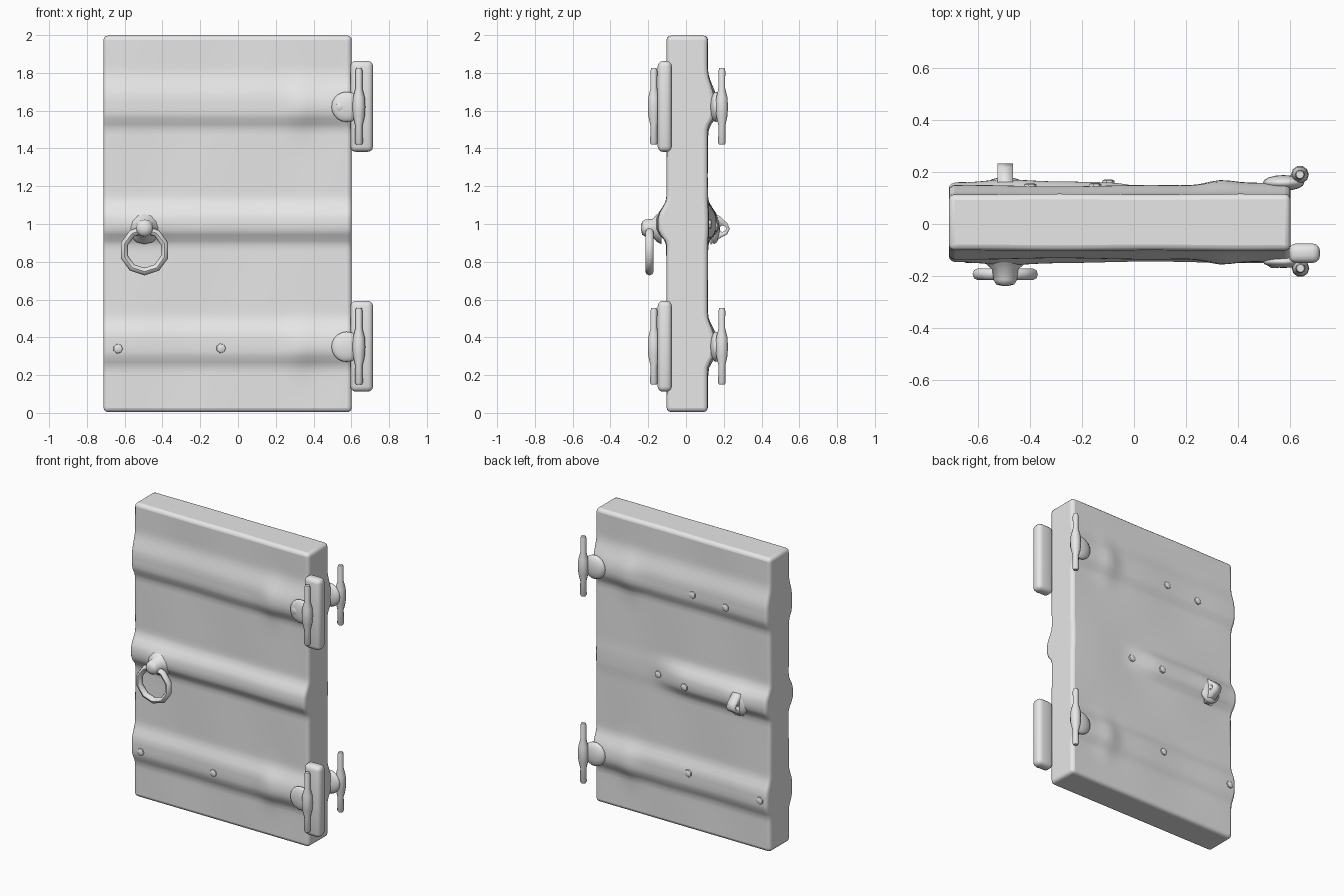
import bpy, bmesh, math
from mathutils import Matrix, Vector

if "Cube" in bpy.data.objects:
    bpy.data.objects.remove(bpy.data.objects["Cube"])

grey = bpy.data.materials.new("grey")
grey.diffuse_color = (0.8, 0.8, 0.8, 1)
grey.use_nodes = True
grey.node_tree.nodes["Principled BSDF"].inputs["Base Color"].default_value = grey.diffuse_color

RIDGES = [(0.23, 0.32, 0.40, 0.52), (0.89, 0.97, 1.03, 1.14), (1.50, 1.58, 1.66, 1.82)]
HINGES = [0.35, 1.62]


def finish(name, bm, angle=40):
    bmesh.ops.recalc_face_normals(bm, faces=bm.faces)
    me = bpy.data.meshes.new(name)
    bm.to_mesh(me)
    bm.free()
    me.materials.append(grey)
    ob = bpy.data.objects.new(name, me)
    bpy.context.collection.objects.link(ob)
    bpy.ops.object.select_all(action='DESELECT')
    bpy.context.view_layer.objects.active = ob
    ob.select_set(True)
    bpy.ops.object.shade_smooth_by_angle(angle=math.radians(angle))
    return ob


def step(a, b, t):
    t = max(0, min(1, (t - a) / (b - a)))
    return t * t * (3 - 2 * t)


def bump(x, z, cx, cz, rx, rz):
    return math.exp(-((x - cx) / rx) ** 2 - ((z - cz) / rz) ** 2)


# Distance of the door's face from the middle plane: cross bands and strap flares
def depth(x, z, back):
    d = 0.115 if back else 0.102
    for i, (a, b, c, e) in enumerate(RIDGES):
        h = 0.045 if i == 1 else 0.032
        if back and i == 1:
            h *= 1 - 0.9 * step(-0.1, 0.2, x)
        d += h * step(a, b, z) * (1 - step(c, e, z))
    for cz in HINGES:
        d += 0.018 * bump(x, z, 0.33, cz, 0.07, 0.13)
        d += 0.014 * bump(x, z, 0.46, cz, 0.14, 0.07)
    d += 0.012 * bump(x, z, -0.5, 1.0, 0.12, 0.08)
    return d + 0.003 * math.sin(9 * x + 1) * math.sin(5 * z)


# Door slab: two shaped sheets joined round the rim
bm = bmesh.new()
NX, NZ = 34, 68
sheets = []
for back in (False, True):
    sheet = []
    for i in range(NX + 1):
        x = -0.712 + 1.314 * i / NX
        col = []
        for j in range(NZ + 1):
            z = 0.005 + 1.992 * j / NZ
            d = depth(x, z, back)
            col.append(bm.verts.new((x, d if back else -d, z)))
        sheet.append(col)
    for i in range(NX):
        for j in range(NZ):
            bm.faces.new((sheet[i][j], sheet[i + 1][j], sheet[i + 1][j + 1], sheet[i][j + 1]))
    sheets.append(sheet)
rim = ([(i, 0) for i in range(NX)] + [(NX, j) for j in range(NZ)]
       + [(i, NZ) for i in range(NX, 0, -1)] + [(0, j) for j in range(NZ, 0, -1)])
f, b = sheets
for (i, j), (k, l) in zip(rim, rim[1:] + rim[:1]):
    bm.faces.new((f[i][j], f[k][l], b[k][l], b[i][j]))
door = finish("door_slab", bm)
bev = door.modifiers.new("soft_rim", 'BEVEL')
bev.width, bev.segments, bev.limit_method = 0.022, 3, 'ANGLE'
bev.angle_limit = math.radians(50)


def box(name, lo, hi, r):
    bm = bmesh.new()
    lo, hi = Vector(lo), Vector(hi)
    m = Matrix.Translation((lo + hi) / 2) @ Matrix.Diagonal((*(hi - lo), 1))
    bmesh.ops.create_cube(bm, size=1, matrix=m)
    bmesh.ops.bevel(bm, geom=bm.edges[:], offset=r, segments=3, profile=0.5, affect='EDGES')
    return finish(name, bm, 60)


def lathe(name, profile, origin, axis='Z', sides=10):
    bm = bmesh.new()
    rings = []
    for r, h in profile:
        ring = []
        for k in range(sides):
            a = math.tau * k / sides
            u, v = r * math.cos(a), r * math.sin(a)
            p = (u, v, h) if axis == 'Z' else (u, h, v)
            ring.append(bm.verts.new(Vector(origin) + Vector(p)))
        rings.append(ring)
    for p, q in zip(rings, rings[1:]):
        for k in range(sides):
            n = (k + 1) % sides
            bm.faces.new((p[k], p[n], q[n], q[k]))
    bm.faces.new(rings[0])
    bm.faces.new(rings[-1])
    return finish(name, bm, 50)


def blob(name, centre, radii):
    bm = bmesh.new()
    m = Matrix.Translation(centre) @ Matrix.Diagonal((*radii, 1))
    bmesh.ops.create_uvsphere(bm, u_segments=16, v_segments=10, radius=1, matrix=m)
    return finish(name, bm, 80)


# Hinges: front plates, pins on both faces, knuckles tying pins to straps
PIN = [(0.015, -0.20), (0.021, -0.19), (0.019, -0.10), (0.031, -0.05),
       (0.034, 0.0), (0.031, 0.05), (0.018, 0.10), (0.019, 0.19), (0.015, 0.205)]
for label, z in zip(("lower", "upper"), HINGES):
    box(label + "_hinge_plate", (0.595, -0.15, z - 0.238), (0.715, -0.075, z + 0.243), 0.028)
    lathe(label + "_front_pin", PIN, (0.64, -0.17, z))
    lathe(label + "_back_pin", PIN, (0.638, 0.19, z))
    blob(label + "_front_knuckle", (0.575, -0.145, z), (0.08, 0.024, 0.08))
    blob(label + "_back_knuckle", (0.575, 0.158, z), (0.08, 0.03, 0.08))

# Ring handle
bm = bmesh.new()
N, M = 10, 8
ring = []
for i in range(N):
    a = math.tau * (i + 0.5) / N
    loop = []
    for j in range(M):
        t = math.tau * j / M
        r = 0.112 + 0.02 * math.cos(t)
        loop.append(bm.verts.new((-0.495 + r * math.cos(a), -0.193 + 0.022 * math.sin(t),
                                  0.86 + r * math.sin(a))))
    ring.append(loop)
for i in range(N):
    p, q = ring[i], ring[(i + 1) % N]
    for j in range(M):
        bm.faces.new((p[j], p[(j + 1) % M], q[(j + 1) % M], q[j]))
finish("ring_handle", bm, 50)

# Boss that holds the ring
lathe("ring_boss", [(0.085, -0.13), (0.072, -0.155), (0.05, -0.175), (0.045, -0.215),
                    (0.035, -0.232), (0.012, -0.238)], (-0.495, 0, 0.978), 'Y', 12)

# Pierced lug on the back
bm = bmesh.new()
OUTER = [(0.232, 0.975), (0.218, 1.005), (0.18, 1.04), (0.13, 1.07),
         (0.13, 0.975), (0.13, 0.89), (0.18, 0.925), (0.218, 0.945)]
outer = [bm.verts.new((-0.495, y, z)) for y, z in OUTER]
inner = []
for y, z in OUTER:
    a = math.atan2(z - 0.975, y - 0.195)
    inner.append(bm.verts.new((-0.495, 0.195 + 0.018 * math.cos(a), 0.975 + 0.018 * math.sin(a))))
for k in range(8):
    n = (k + 1) % 8
    bm.faces.new((outer[k], outer[n], inner[n], inner[k]))
lug = finish("back_lug", bm)
sol = lug.modifiers.new("thickness", 'SOLIDIFY')
sol.thickness, sol.offset = 0.06, 0
blob("back_lug_base", (-0.495, 0.15, 0.975), (0.075, 0.03, 0.08))

# Small studs on the bands
STUDS = [(0.54, 1.62, 0), (-0.635, 0.34, 0), (-0.09, 0.342, 0),
         (0.12, 1.0, 1), (-0.1, 0.985, 1), (-0.15, 1.62, 1), (-0.4, 1.6, 1),
         (-0.12, 0.4, 1), (-0.66, 0.36, 1)]
for i, (x, z, back) in enumerate(STUDS):
    s = 1 if back else -1
    d = depth(x, z, back) + (0.014 if x > 0.5 else 0)
    lathe(f"stud_{i + 1}", [(0.028, s * (d - 0.012)), (0.024, s * (d + 0.007)),
                            (0.014, s * (d + 0.012))], (x, 0, z), 'Y', 7)
